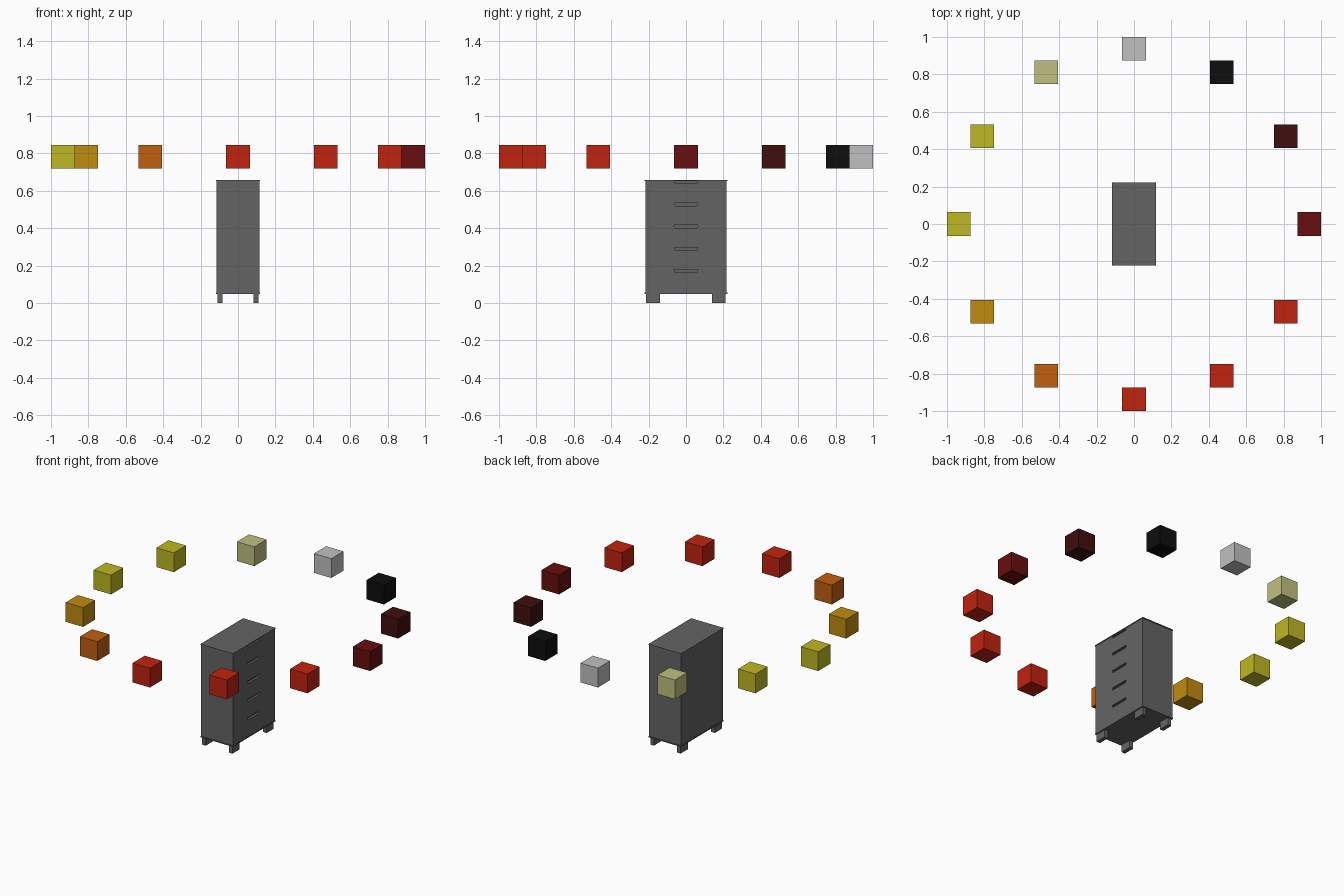
import bpy
import bmesh
import math
from mathutils import Vector

if "Cube" in bpy.data.objects:
    bpy.data.objects.remove(bpy.data.objects["Cube"], do_unlink=True)


def linear(v):
    return v / 12.92 if v <= 0.04045 else ((v + 0.055) / 1.055) ** 2.4


def material(name, hex_code):
    rgb = [linear(c / 255) for c in bytes.fromhex(hex_code)]
    mat = bpy.data.materials.new(name)
    mat.use_nodes = True
    mat.diffuse_color = (*rgb, 1)
    mat.node_tree.nodes["Principled BSDF"].inputs["Base Color"].default_value = (*rgb, 1)
    return mat


def box(name, low, high, mat):
    """Box between two opposite corners."""
    low, high = Vector(low), Vector(high)
    bm = bmesh.new()
    bmesh.ops.create_cube(bm, size=1)
    bmesh.ops.scale(bm, vec=high - low, verts=bm.verts)
    bmesh.ops.translate(bm, vec=(low + high) / 2, verts=bm.verts)
    mesh = bpy.data.meshes.new(name)
    bm.to_mesh(mesh)
    bm.free()
    mesh.materials.append(mat)
    obj = bpy.data.objects.new(name, mesh)
    bpy.context.collection.objects.link(obj)
    return obj


def cut(target, cutter):
    mod = target.modifiers.new("cut", "BOOLEAN")
    mod.object = cutter
    mod.operation = "DIFFERENCE"
    mod.solver = "EXACT"
    bpy.context.view_layer.objects.active = target
    bpy.ops.object.modifier_apply(modifier=mod.name)
    bpy.data.objects.remove(cutter, do_unlink=True)


steel = material("cabinet grey", "646464")
red = material("red", "C1230F")
orange = material("orange", "C15F0F")
amber = material("amber", "C08C0F")
yellow = material("yellow", "BFB823")
pale_yellow = material("pale yellow", "C0C080")
light_grey = material("light grey", "C0C0C0")
black = material("black", "0E0E0E")
maroon = material("maroon", "400E0E")
dark_red = material("dark red", "680E0E")

# Cabinet body with five recessed drawer grips on the +x side
body = box("cabinet_body", (-0.115, -0.217, 0.055), (0.115, 0.217, 0.652), steel)
for i in range(5):
    z = 0.163 + 0.119 * i
    grip = box("grip_cutter", (0.1, -0.064, z), (0.13, 0.064, z + 0.016), steel)
    grip.hide_render = True
    # Grip ends slope inwards towards the lower edge
    for v in grip.data.vertices:
        if v.co.z < z + 0.008:
            v.co.y *= 0.93
    cut(body, grip)

# Thin overhanging plates
box("top_plate", (-0.118, -0.221, 0.652), (0.118, 0.221, 0.658), steel)
box("bottom_plate", (-0.118, -0.221, 0.049), (0.118, 0.221, 0.055), steel)

# Four feet
for side, x in (("right", -0.097), ("left", 0.097)):
    for end, y in (("front", -0.177), ("back", 0.175)):
        box(f"{end}_{side}_foot", (x - 0.013, y - 0.037, 0), (x + 0.013, y + 0.037, 0.05), steel)

# Ring of floating colour cubes, anticlockwise from +x
ring = [dark_red, maroon, black, light_grey, pale_yellow, yellow,
        yellow, amber, orange, red, red, red]
HALF, RADIUS, HEIGHT = 0.063, 0.937, 0.783
for i, mat in enumerate(ring):
    a = 2 * math.pi * i / len(ring)
    c = Vector((RADIUS * math.cos(a), RADIUS * math.sin(a), HEIGHT))
    h = Vector((HALF, HALF, HALF))
    box(f"ring_cube_{i + 1}", c - h, c + h, mat)
